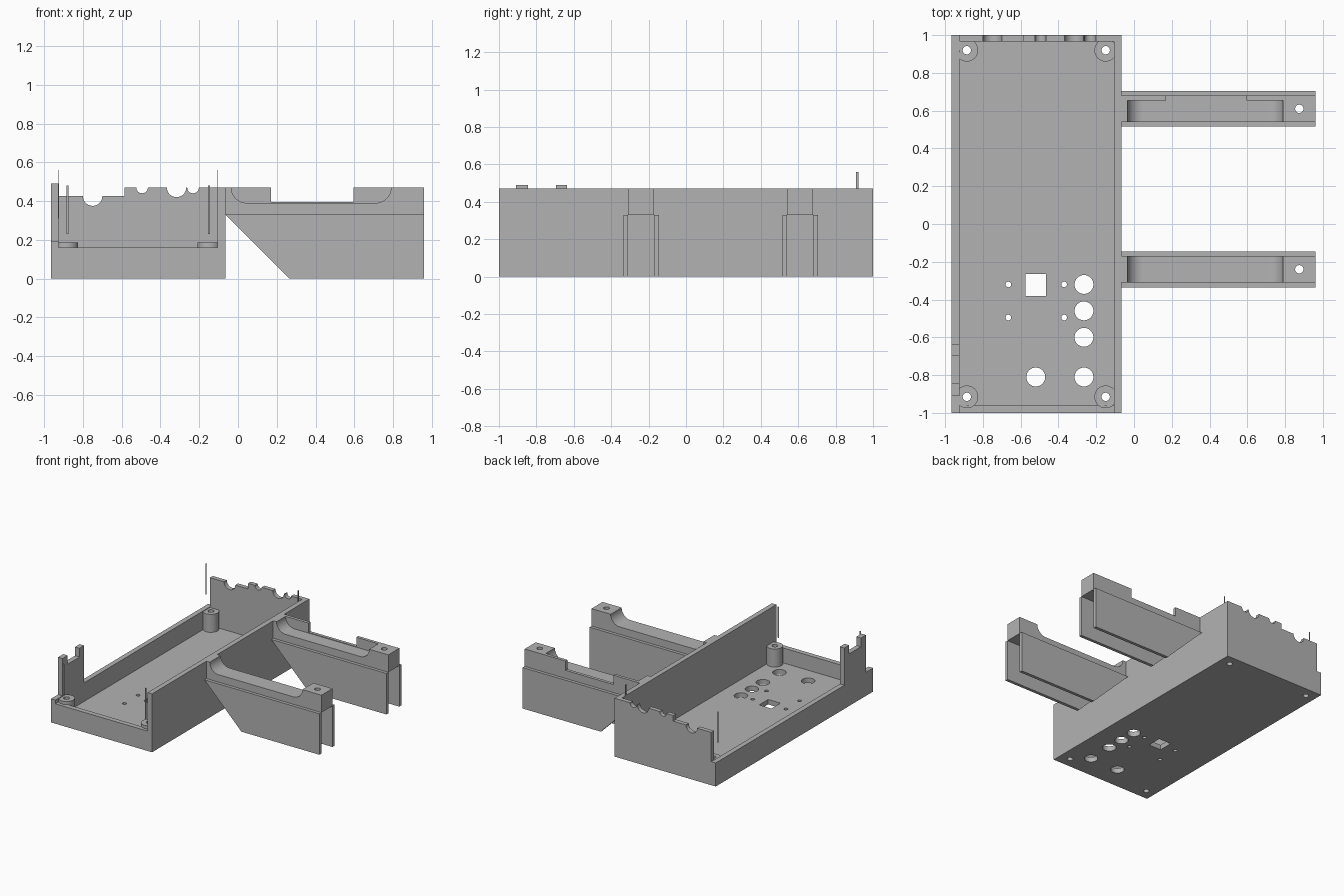
import bpy, bmesh, math
from mathutils import Vector

if "Cube" in bpy.data.objects:
    bpy.data.objects.remove(bpy.data.objects["Cube"], do_unlink=True)

grey = bpy.data.materials.new("plain grey")
grey.use_nodes = True
grey.diffuse_color = (0.45, 0.45, 0.45, 1)
grey.node_tree.nodes["Principled BSDF"].inputs["Base Color"].default_value = (0.45, 0.45, 0.45, 1)


def finish(name, bm):
    bmesh.ops.recalc_face_normals(bm, faces=bm.faces)
    mesh = bpy.data.meshes.new(name)
    bm.to_mesh(mesh)
    bm.free()
    mesh.materials.append(grey)
    ob = bpy.data.objects.new(name, mesh)
    bpy.context.collection.objects.link(ob)
    return ob


def add_prism(bm, pts, axis, lo, hi):
    """Extrude a 2D profile along an axis; pts are the other two axes in order."""
    def place(p):
        c = list(p)
        c.insert("xyz".index(axis), lo)
        return bm.verts.new(c)
    face = bm.faces.new([place(p) for p in pts])
    step = Vector([hi - lo if a == axis else 0 for a in "xyz"])
    new = bmesh.ops.extrude_face_region(bm, geom=[face], use_keep_orig=True)
    bmesh.ops.translate(bm, vec=step, verts=[v for v in new["geom"] if isinstance(v, bmesh.types.BMVert)])


def prism(name, pts, axis, lo, hi):
    bm = bmesh.new()
    add_prism(bm, pts, axis, lo, hi)
    return finish(name, bm)


def rect(a0, a1, b0, b1):
    return [(a0, b0), (a1, b0), (a1, b1), (a0, b1)]


def arc(cx, cy, r, start, end, n):
    angles = [math.radians(start + (end - start) * i / n) for i in range(n + 1)]
    return [(cx + r * math.cos(a), cy + r * math.sin(a)) for a in angles]


def circle(cx, cy, r, n=32):
    return arc(cx, cy, r, 0, 360, n)[:-1]


def drill(ob, cutter):
    mod = ob.modifiers.new("holes", "BOOLEAN")
    mod.operation, mod.solver, mod.object = "DIFFERENCE", "EXACT", cutter
    bpy.context.view_layer.objects.active = ob
    bpy.ops.object.modifier_apply(modifier=mod.name)


# Main dimensions
X0, X1 = -0.965, -0.065
IN0, IN1 = -0.925, -0.105
FLOOR, LOW, HIGH, LEDGE = 0.04, 0.19, 0.47, 0.33
POSTS = [(x, y) for x in (-0.885, -0.15) for y in (-0.915, 0.92)]
ARMS = {"front": -0.24, "rear": 0.61}
smooth = []

# Cutter for every vertical hole
bm = bmesh.new()
holes = [(x, y, 0.022) for x, y in POSTS]
holes += [(0.875, y, 0.022) for y in ARMS.values()]
holes += [(x, y, 0.015) for x in (-0.665, -0.37) for y in (-0.32, -0.495)]
holes += [(-0.265, y, 0.05) for y in (-0.32, -0.46, -0.6, -0.81)] + [(-0.52, -0.81, 0.05)]
for x, y, r in holes:
    add_prism(bm, circle(x, y, r), "z", -0.1, 0.7)
add_prism(bm, rect(-0.575, -0.465, -0.38, -0.265), "z", -0.1, 0.7)
cutter = finish("hole_cutter", bm)
cutter.hide_render = True

# Floor and corner screw posts
floor = prism("floor", rect(IN0, IN1, -0.96, 0.965), "z", 0, FLOOR)
drill(floor, cutter)
smooth.append(floor)
for x, y in POSTS:
    post = prism("screw_post", circle(x, y, 0.06), "z", FLOOR - 0.01, 0.185)
    drill(post, cutter)
    smooth.append(post)

# Long walls; the low one carries a forked tab
prism("tall_wall", rect(-1, 1, 0, HIGH), "x", IN1, X1)
prism("low_wall", [(-1, 0), (1, 0), (1, LOW), (-0.635, LOW), (-0.635, 0.49), (-0.695, 0.49),
                   (-0.695, 0.42), (-0.845, 0.42), (-0.845, 0.49), (-0.91, 0.49),
                   (-0.91, LOW), (-1, LOW)], "x", X0, IN0)
prism("front_wall", rect(IN0, IN1, 0, 0.16), "y", -1, -0.96)

# Back wall with round cable notches along its stepped top
top = [(IN0, 0), (IN0, 0.425)]
top += arc(-0.75, 0.425, 0.05, 180, 360, 16)
top += [(-0.585, 0.425), (-0.585, HIGH)]
for x, r in ((-0.495, 0.03), (-0.317, 0.05), (-0.232, 0.03)):
    top += arc(x, HIGH, r, 180, 360, 16)
top += [(IN1, HIGH), (IN1, 0)]
smooth.append(prism("back_wall", top, "y", 0.965, 1))

# Thin upright slivers near the corners
for x in (-0.88, -0.15):
    prism("front_sliver", rect(x - 0.006, x + 0.006, 0.23, 0.48), "y", -0.961, -0.959)
for x in (IN0, IN1):
    prism("back_sliver", rect(0.909, 0.921, 0.31, 0.56), "x", x - 0.001, x + 0.001)

# Bracket arms: a scooped beam over two cheek plates
scoop = [(X1, LEDGE), (X1, HIGH), (-0.035, HIGH)]
scoop += arc(0.045, HIGH, 0.08, 180, 270, 12)[1:]
scoop += arc(0.71, HIGH, 0.08, 270, 360, 12)
scoop += [(0.96, HIGH), (0.96, LEDGE)]
cheek = [(X1, LEDGE), (0.265, 0), (0.96, 0), (0.96, LEDGE)]
for label, y in ARMS.items():
    back = y + 0.07
    if label == "rear":
        back = y + 0.045
        prism("rear_arm_lip", [(X1, LEDGE), (X1, HIGH), (0.17, HIGH), (0.17, 0.395), (0.595, 0.395),
                               (0.595, HIGH), (0.96, HIGH), (0.96, LEDGE)], "y", back, y + 0.07)
    beam = prism(label + "_arm_beam", scoop, "y", y - 0.07, back)
    drill(beam, cutter)
    smooth.append(beam)
    for side in (-1, 1):
        a, b = sorted((y + side * 0.07, y + side * 0.095))
        prism(label + "_arm_cheek", cheek, "y", a, b)

bpy.data.objects.remove(cutter, do_unlink=True)

# Smooth the round surfaces and keep edges sharp
bpy.ops.object.select_all(action="DESELECT")
for ob in smooth:
    ob.select_set(True)
bpy.context.view_layer.objects.active = smooth[0]
bpy.ops.object.shade_smooth_by_angle(angle=math.radians(30))
